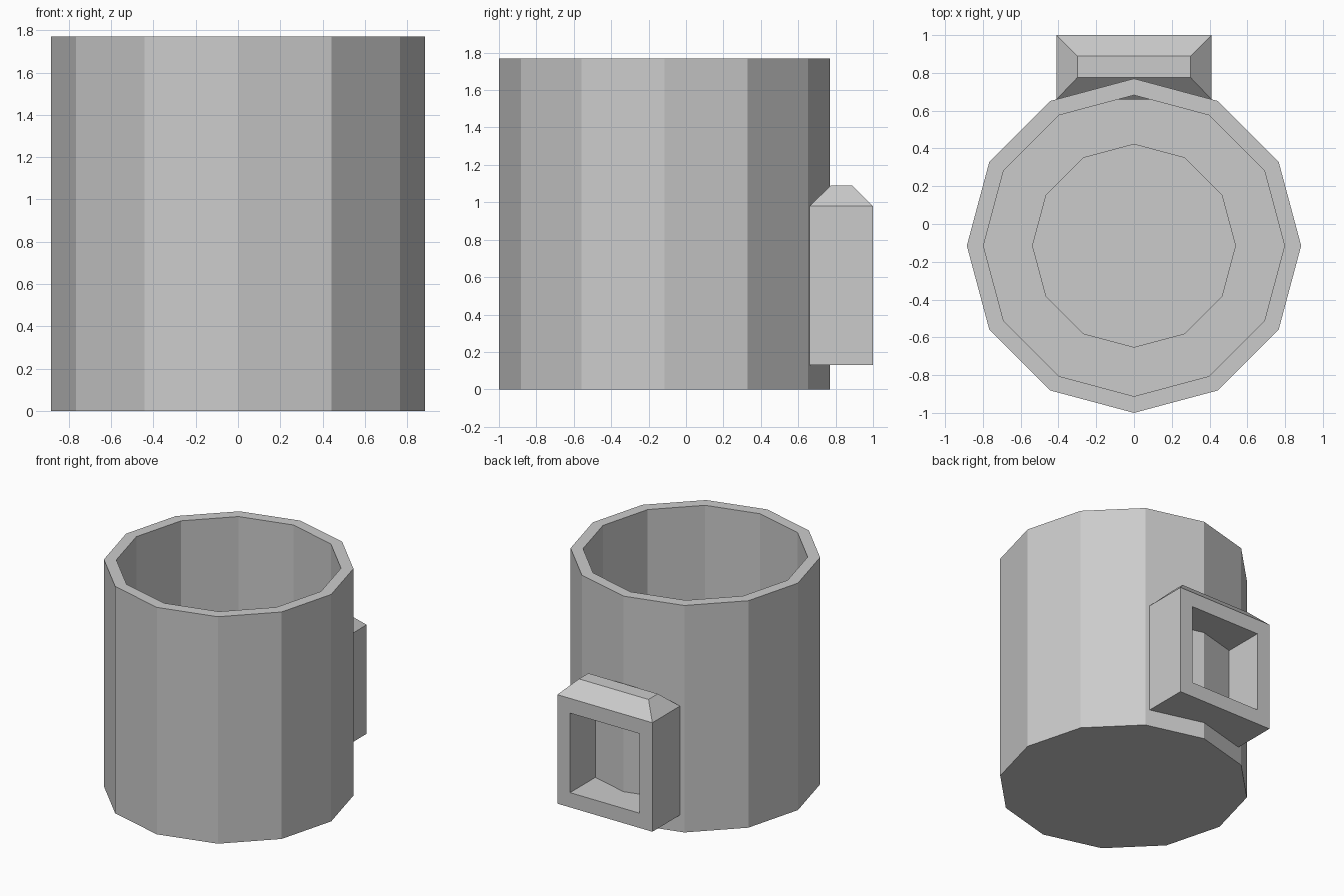
import bpy
import bmesh
from math import cos, sin, tau

if "Cube" in bpy.data.objects:
    bpy.data.objects.remove(bpy.data.objects["Cube"])

# Single plain grey
GREY = (0.6, 0.6, 0.6, 1)
grey = bpy.data.materials.new("plain grey")
grey.use_nodes = True
grey.diffuse_color = GREY
grey.node_tree.nodes["Principled BSDF"].inputs["Base Color"].default_value = GREY


def finish(bm, name):
    bmesh.ops.recalc_face_normals(bm, faces=bm.faces)
    mesh = bpy.data.meshes.new(name)
    bm.to_mesh(mesh)
    bm.free()
    mesh.materials.append(grey)
    obj = bpy.data.objects.new(name, mesh)
    bpy.context.collection.objects.link(obj)
    return obj


def bridge(bm, a, b):
    for i in range(len(a)):
        j = (i + 1) % len(a)
        bm.faces.new((a[i], a[j], b[j], b[i]))


# Cup: twelve-sided turned profile, from the underside over the rim to the floor
SIDES, CENTRE_Y = 12, -0.115
profile = [(0.885, 0), (0.885, 1.77), (0.797, 1.77),
           (0.797, 0.14), (0.537, 0.14), (0.537, 0.09)]
bm = bmesh.new()
rings = [[bm.verts.new((r * cos(tau * i / SIDES), CENTRE_Y + r * sin(tau * i / SIDES), z))
          for i in range(SIDES)] for r, z in profile]
for low, high in zip(rings, rings[1:]):
    bridge(bm, low, high)
bm.faces.new(rings[0])
bm.faces.new(rings[-1])
finish(bm, "cup_body")


# Handle: square frame running front to back
def rectangle(bm, half_width, bottom, top, y):
    return [bm.verts.new((x, y, z)) for x, z in
            ((-half_width, bottom), (half_width, bottom), (half_width, top), (-half_width, top))]


INNER_Y, OUTER_Y = 0.66, 1.0
bm = bmesh.new()
outer = [rectangle(bm, 0.41, 0.13, 0.98, y) for y in (INNER_Y, OUTER_Y)]
hole = [rectangle(bm, 0.30, 0.245, 0.865, y) for y in (INNER_Y, OUTER_Y)]
bridge(bm, *outer)
bridge(bm, *hole)
for frame, opening in zip(outer, hole):
    bridge(bm, frame, opening)

# Sloped cap grown from the top of the frame
bm.normal_update()
top = max(bm.faces, key=lambda f: f.calc_center_median().z)
cap = bmesh.ops.extrude_discrete_faces(bm, faces=[top])["faces"][0]
for v in cap.verts:
    v.co.x *= 0.30 / 0.41
    v.co.y = 0.775 if v.co.y < 0.8 else 0.89
    v.co.z = 1.09
finish(bm, "handle")
